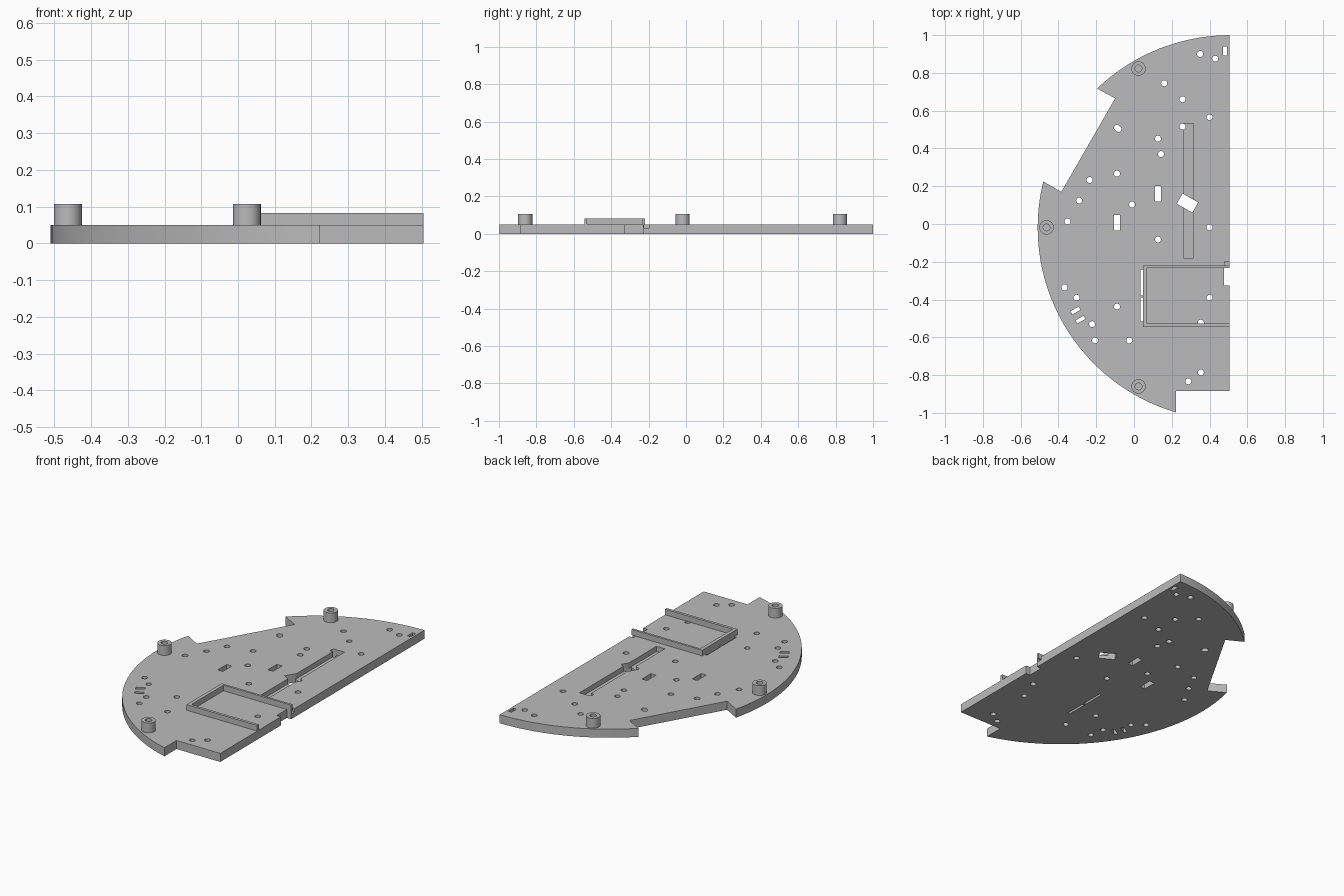
import bpy
import bmesh
from math import pi, cos, sin, atan2, radians
from mathutils import Vector

if "Cube" in bpy.data.objects:
    bpy.data.objects.remove(bpy.data.objects["Cube"], do_unlink=True)

THICK = 0.05
EDGE = 0.505
CENTRE = Vector((0.509, -0.0195))
RADIUS = 1.019

grey = bpy.data.materials.new("plain grey")
grey.use_nodes = True
grey.diffuse_color = (0.5, 0.5, 0.5, 1)
grey.node_tree.nodes["Principled BSDF"].inputs["Base Color"].default_value = (0.5, 0.5, 0.5, 1)


def circle(x, y, r, n=20):
    return [(x + r * cos(2 * pi * i / n), y + r * sin(2 * pi * i / n)) for i in range(n)]


def rect(x0, x1, y0, y1):
    return [(x0, y0), (x1, y0), (x1, y1), (x0, y1)]


def turned_rect(x, y, w, h, degrees=0):
    a = radians(degrees)
    return [(x + u * cos(a) - v * sin(a), y + u * sin(a) + v * cos(a))
            for u, v in rect(-w / 2, w / 2, -h / 2, h / 2)]


def arc(start, end, n=32):
    """Points on the rim, going clockwise from start to end."""
    a = atan2(start[1] - CENTRE.y, start[0] - CENTRE.x) % (2 * pi)
    b = atan2(end[1] - CENTRE.y, end[0] - CENTRE.x) % (2 * pi)
    angles = [a + (b - a) * i / n for i in range(n + 1)]
    return [(CENTRE.x + RADIUS * cos(t), CENTRE.y + RADIUS * sin(t)) for t in angles]


def prisms(name, shapes, z0, z1):
    """One object holding an upright prism for every 2D shape."""
    bm = bmesh.new()
    for shape in shapes:
        face = bm.faces.new([bm.verts.new((x, y, z0)) for x, y in shape])
        moved = bmesh.ops.extrude_face_region(bm, geom=[face])["geom"]
        tops = [v for v in moved if isinstance(v, bmesh.types.BMVert)]
        bmesh.ops.translate(bm, verts=tops, vec=(0, 0, z1 - z0))
    bmesh.ops.recalc_face_normals(bm, faces=bm.faces)
    mesh = bpy.data.meshes.new(name)
    bm.to_mesh(mesh)
    bm.free()
    mesh.materials.append(grey)
    obj = bpy.data.objects.new(name, mesh)
    bpy.context.collection.objects.link(obj)
    return obj


def select(obj):
    bpy.ops.object.select_all(action="DESELECT")
    obj.select_set(True)
    bpy.context.view_layer.objects.active = obj


def cut(obj, shapes, z0, z1):
    cutter = prisms("cutter", shapes, z0, z1)
    cutter.hide_render = True
    mod = obj.modifiers.new("cut", "BOOLEAN")
    mod.operation = "DIFFERENCE"
    mod.solver = "EXACT"
    mod.object = cutter
    select(obj)
    bpy.ops.object.modifier_apply(modifier=mod.name)
    bpy.data.objects.remove(cutter, do_unlink=True)


def smooth(obj):
    select(obj)
    bpy.ops.object.shade_smooth_by_angle(angle=radians(30))


# Half-round base plate with wheel cut-out and corner step
outline = [(EDGE, -0.885), (0.222, -0.885)]
outline += arc((0.222, -0.997), (-0.48, 0.225))
outline += [(-0.385, 0.17), (-0.1, 0.665)]
outline += arc((-0.2, 0.722), (EDGE, 1.0))
outline += [(EDGE, -0.23), (0.477, -0.23), (0.477, -0.325), (EDGE, -0.325)]
plate = prisms("base_plate", [outline], 0, THICK)

# Long groove and small edge pocket, both with a floor
cut(plate, [rect(0.262, 0.316, -0.179, 0.532)], 0.02, 0.1)
cut(plate, [rect(0.479, 0.6, -0.225, -0.198)], 0.03, 0.1)

# Round screw holes
holes = [
    (.35, .9), (.43, .875), (.16, .745), (.257, .66), (.4, .565), (-.09, .51),
    (.257, .516), (.127, .452), (.143, .37), (-.09, .267), (-.235, .233),
    (-.29, .124), (-.01, .103), (-.352, .013), (.4, -.018), (.127, -.082),
    (-.368, -.336), (-.304, -.39), (-.09, -.437), (-.222, -.53), (-.206, -.616),
    (-.025, -.616), (.4, -.39), (.354, -.522), (.354, -.786), (.288, -.833)]
cut(plate, [circle(x, y, 0.016, 16) for x, y in holes], -0.1, 0.2)
cut(plate, [circle(-0.082, 0.503, 0.016, 16)], -0.1, 0.2)

# Square-cornered slots, angled window and the two slits beside the frame
slots = [turned_rect(0.127, 0.16, 0.033, 0.083),
         turned_rect(-0.09, 0.006, 0.033, 0.083),
         turned_rect(0.482, 0.915, 0.02, 0.048),
         turned_rect(-0.31, -0.458, 0.05, 0.02, 30),
         turned_rect(-0.283, -0.506, 0.05, 0.02, 30),
         turned_rect(0.283, 0.111, 0.095, 0.062, -30),
         rect(0.034, 0.048, -0.378, -0.24),
         rect(0.034, 0.048, -0.516, -0.389)]
cut(plate, slots, -0.1, 0.2)
smooth(plate)

# Three-sided raised tray frame, open at the straight edge
frame = [(EDGE, -0.219), (0.048, -0.219), (0.048, -0.544), (EDGE, -0.544),
         (EDGE, -0.528), (0.069, -0.528), (0.069, -0.232), (EDGE, -0.232)]
prisms("tray_frame", [frame], THICK, 0.083)

# Hollow standoffs
for name, x, y in (("back_standoff", 0.024, 0.823),
                   ("side_standoff", -0.463, -0.018),
                   ("front_standoff", 0.024, -0.86)):
    post = prisms(name, [circle(x, y, 0.038, 32)], THICK, 0.107)
    cut(post, [circle(x, y, 0.018, 24)], 0, 0.2)
    smooth(post)
